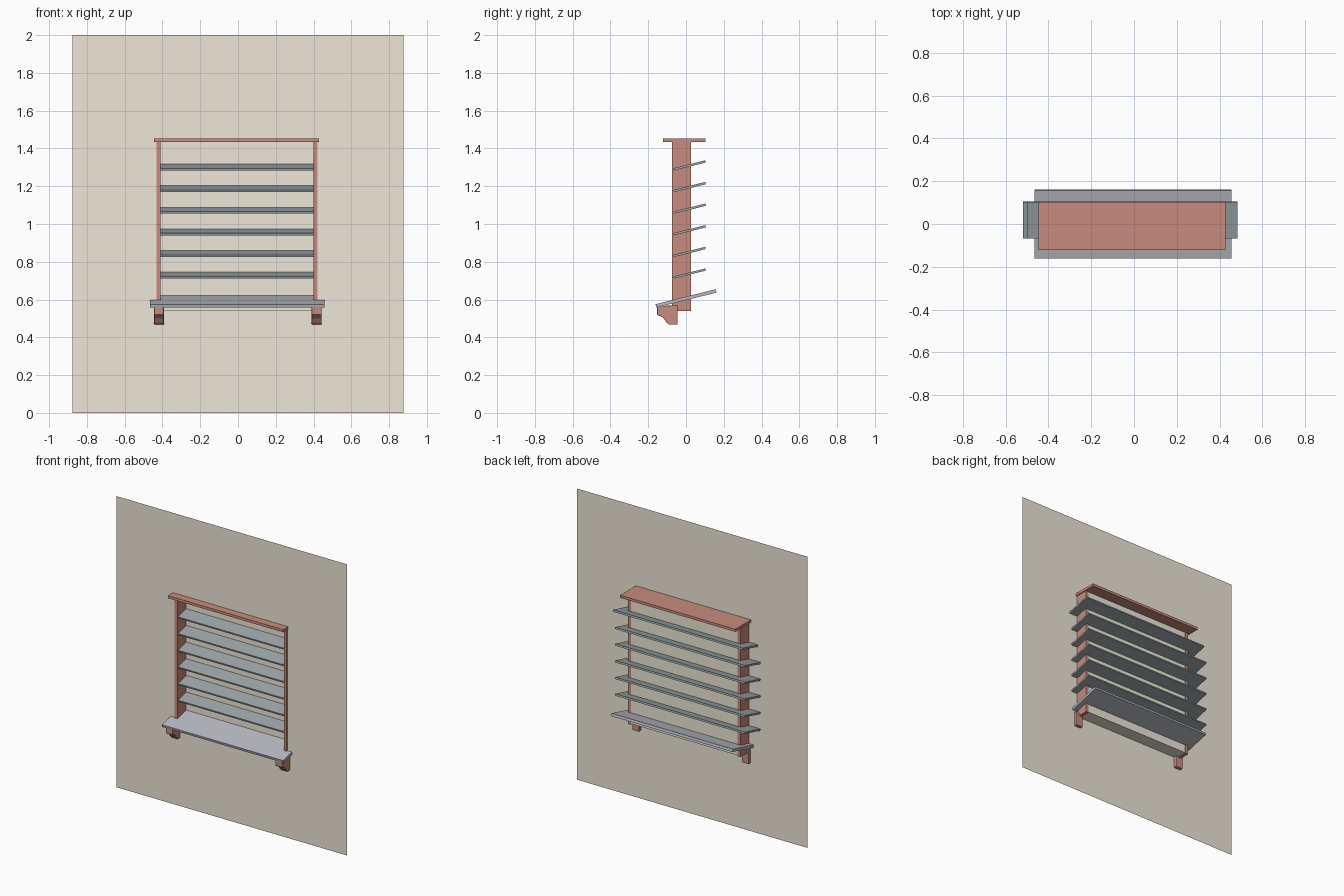
import bpy, bmesh, math
from mathutils import Matrix

if "Cube" in bpy.data.objects:
    bpy.data.objects.remove(bpy.data.objects["Cube"])


def material(name, rgb):
    m = bpy.data.materials.new(name)
    m.diffuse_color = (*rgb, 1)
    m.use_nodes = True
    m.node_tree.nodes["Principled BSDF"].inputs["Base Color"].default_value = m.diffuse_color
    return m


RED = material("red_paint", (0.58, 0.26, 0.20))
SLATE = material("slat_slate", (0.33, 0.38, 0.40))
GREY = material("sill_grey", (0.48, 0.49, 0.54))
SAND = material("wall_sand", (0.85, 0.80, 0.68))


def finish(name, bm, mat):
    mesh = bpy.data.meshes.new(name)
    bm.to_mesh(mesh)
    bm.free()
    mesh.materials.append(mat)
    ob = bpy.data.objects.new(name, mesh)
    bpy.context.collection.objects.link(ob)
    return ob


def box(name, x, y, z, mat, tilt=0):
    """Box from min/max ranges, tilted about its own x axis."""
    bm = bmesh.new()
    bmesh.ops.create_cube(bm, size=1)
    size = [r[1] - r[0] for r in (x, y, z)]
    mid = [(r[1] + r[0]) / 2 for r in (x, y, z)]
    bm.transform(Matrix.Translation(mid)
                 @ Matrix.Rotation(math.radians(tilt), 4, 'X')
                 @ Matrix.Diagonal((*size, 1)))
    return finish(name, bm, mat)


# Wall sheet with a window recess pushed back from its front
WALL_Y, BACK_Y = -0.068, 0.022
xs = (-0.875, -0.42, 0.412, 0.875)
zs = (0, 0.545, 1.443, 2)
bm = bmesh.new()
grid = [[bm.verts.new((x, WALL_Y, z)) for z in zs] for x in xs]
for i in range(3):
    for j in range(3):
        if (i, j) != (1, 1):
            bm.faces.new((grid[i][j], grid[i + 1][j],
                          grid[i + 1][j + 1], grid[i][j + 1]))
rim = [grid[1][1], grid[2][1], grid[2][2], grid[1][2]]
back = [bm.verts.new((v.co.x, BACK_Y, v.co.z)) for v in rim]
bm.faces.new(back)
for k in range(4):
    n = (k + 1) % 4
    bm.faces.new((rim[k], rim[n], back[n], back[k]))
bmesh.ops.recalc_face_normals(bm, faces=bm.faces)
finish("wall", bm, SAND)

# Frame: two posts and a top board
box("left_post", (-0.431, -0.409), (-0.074, 0.026), (0.54, 1.438), RED)
box("right_post", (0.401, 0.422), (-0.074, 0.026), (0.54, 1.438), RED)
box("top_board", (-0.446, 0.429), (-0.122, 0.102), (1.434, 1.452), RED)

# Tilted slats running through the posts; the top one sits slightly aside
for i in range(6):
    z = 0.738 + i * 0.1144
    x = (-0.501, 0.484) if i == 5 else (-0.519, 0.467)
    box(f"slat_{i + 1}", x, (-0.068, 0.106), (z - 0.006, z + 0.006), SLATE, 14)

# Sloping window sill
box("sill", (-0.466, 0.457), (-0.164, 0.164), (0.597, 0.615), GREY, 14)

# Curved brackets below the sill
profile = [(-0.153, 0.565), (-0.153, 0.522), (-0.147, 0.516), (-0.130, 0.510),
           (-0.118, 0.500), (-0.103, 0.478), (-0.092, 0.468),
           (-0.045, 0.467), (-0.045, 0.570)]
for name, x0 in (("left_bracket", -0.444), ("right_bracket", 0.390)):
    bm = bmesh.new()
    face = bm.faces.new([bm.verts.new((x0, y, z)) for y, z in profile])
    ext = bmesh.ops.extrude_face_region(bm, geom=[face])["geom"]
    bmesh.ops.translate(bm, vec=(0.052, 0, 0),
                        verts=[g for g in ext if isinstance(g, bmesh.types.BMVert)])
    bmesh.ops.recalc_face_normals(bm, faces=bm.faces)
    ob = finish(name, bm, RED)
    bevel = ob.modifiers.new("soft_edges", 'BEVEL')
    bevel.width = 0.004
    bevel.segments = 2
    bevel.limit_method = 'ANGLE'
    bevel.angle_limit = math.radians(60)
